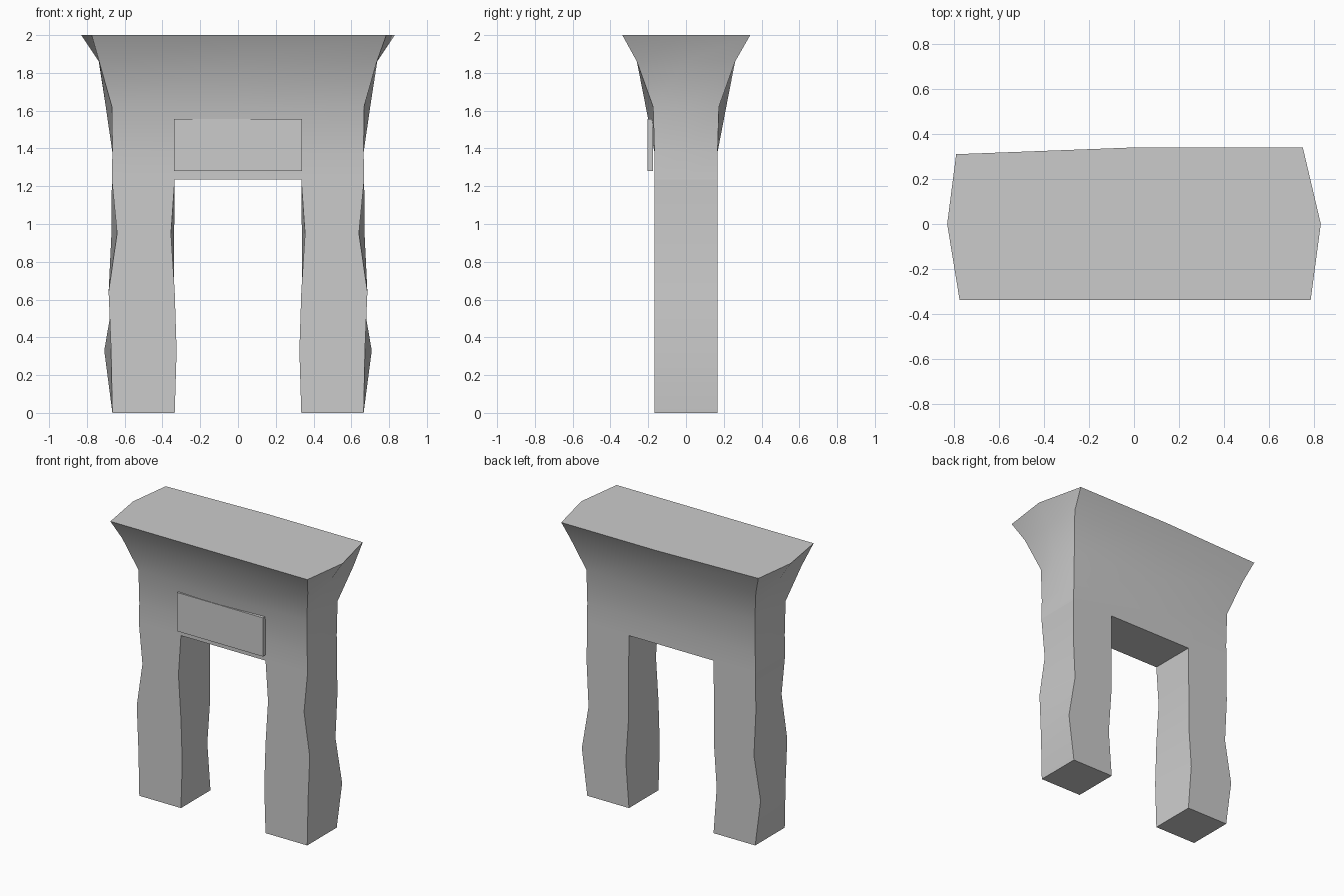
import bpy, bmesh, math

cube = bpy.data.objects.get("Cube")
if cube:
    bpy.data.objects.remove(cube, do_unlink=True)

GREY = (0.6, 0.6, 0.6, 1.0)
stone = bpy.data.materials.new("light grey stone")
stone.use_nodes = True
stone.diffuse_color = GREY
stone.node_tree.nodes["Principled BSDF"].inputs["Base Color"].default_value = GREY


def loft(name, rings, cap_top=True, smooth=True):
    """Skin a stack of closed rings into one part."""
    bm = bmesh.new()
    rows = [[bm.verts.new(p) for p in ring] for ring in rings]
    for low, high in zip(rows, rows[1:]):
        n = len(low)
        for i in range(n):
            j = (i + 1) % n
            bm.faces.new((low[i], low[j], high[j], high[i]))
    bm.faces.new(rows[0][::-1])
    if cap_top:
        bm.faces.new(rows[-1])
    bmesh.ops.recalc_face_normals(bm, faces=bm.faces)
    mesh = bpy.data.meshes.new(name)
    bm.to_mesh(mesh)
    bm.free()
    mesh.materials.append(stone)
    obj = bpy.data.objects.new(name, mesh)
    bpy.context.collection.objects.link(obj)
    if smooth:
        bpy.ops.object.select_all(action="DESELECT")
        obj.select_set(True)
        bpy.context.view_layer.objects.active = obj
        bpy.ops.object.shade_smooth_by_angle(angle=math.radians(30))
    return obj


DEPTH = 0.167

# Wavy legs: height, front inner, front outer, back outer, back inner
leg_rows = [
    (0.0, 0.335, 0.665, 0.665, 0.335),
    (0.33, 0.325, 0.672, 0.708, 0.36),
    (0.64, 0.335, 0.685, 0.655, 0.338),
    (0.95, 0.355, 0.64, 0.67, 0.338),
    (1.235, 0.335, 0.668, 0.668, 0.335),
]
for side, label in ((1, "left"), (-1, "right")):
    rings = []
    for z, fi, fo, bo, bi in leg_rows:
        rings.append([(side * fi, -DEPTH, z), (side * fo, -DEPTH, z),
                      (side * bo, DEPTH, z), (side * bi, DEPTH, z)])
    loft(label + "_leg", rings, cap_top=False)


# Flared lintel: eight points round each level
def lintel_ring(z, corner_x, corner_y, mid_x, mid_y):
    return [(-corner_x, -corner_y, z), (0, -mid_y, z), (corner_x, -corner_y, z),
            (mid_x, 0, z), (corner_x, corner_y, z), (0, mid_y, z),
            (-corner_x, corner_y, z), (-mid_x, 0, z)]


lintel = [
    lintel_ring(1.235, 0.668, DEPTH, 0.668, DEPTH),
    lintel_ring(1.38, 0.665, DEPTH, 0.665, DEPTH),
    lintel_ring(1.62, 0.667, 0.174, 0.70, 0.213),
    lintel_ring(1.86, 0.735, 0.26, 0.737, 0.26),
    # Uneven top rim
    [(-0.775, -0.337, 2), (0, -0.337, 2), (0.785, -0.337, 2), (0.83, 0, 2),
     (0.75, 0.34, 2), (0, 0.34, 2), (-0.79, 0.31, 2), (-0.83, 0, 2)],
]
loft("flared_lintel", lintel)

# Flat panel on the front
panel = [[(x, y, z) for x, y in ((-0.34, -0.205), (0.34, -0.205),
                                 (0.34, -0.176), (-0.34, -0.176))]
         for z in (1.28, 1.557)]
loft("front_panel", panel, smooth=False)
